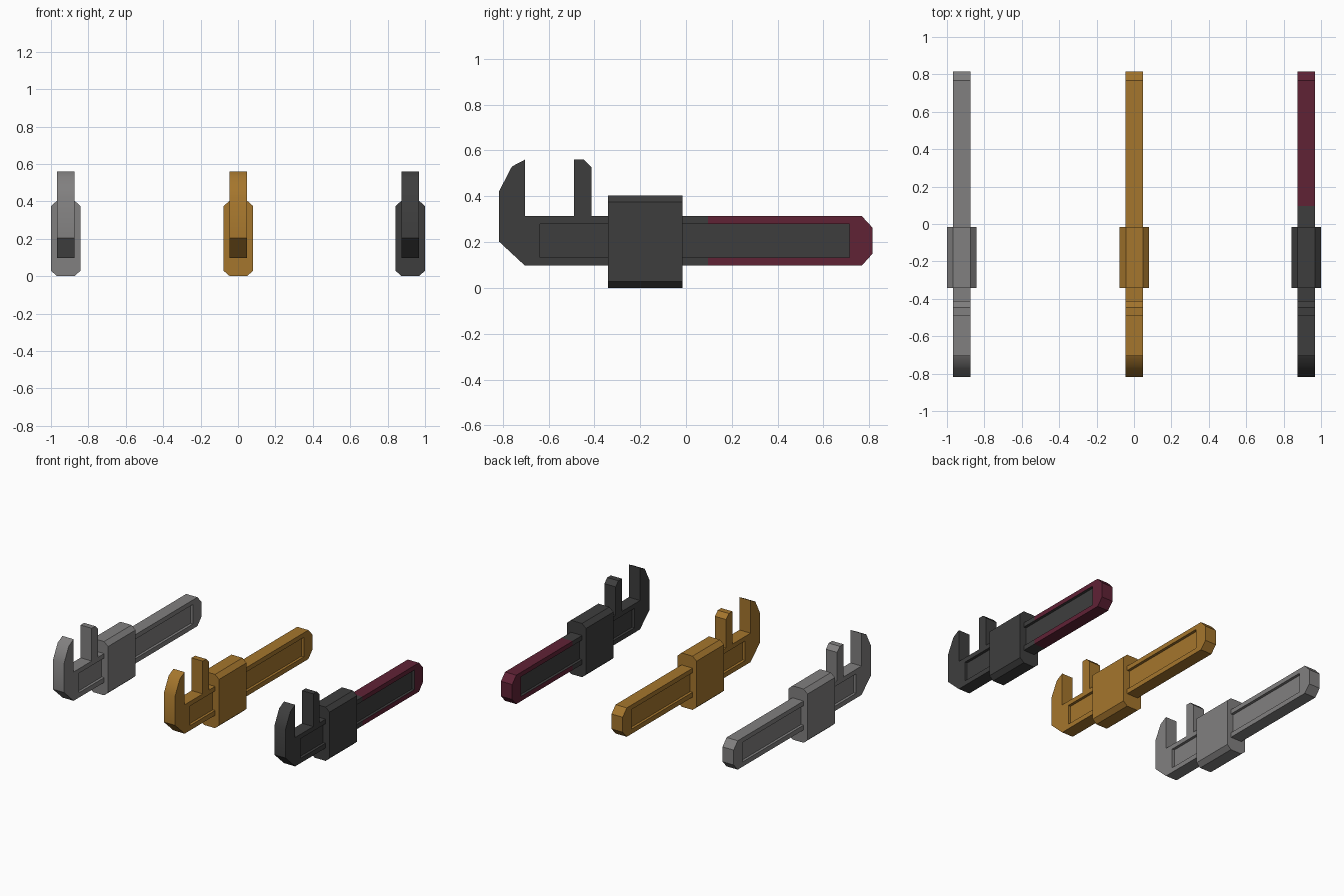
import bpy, bmesh, math

if "Cube" in bpy.data.objects:
    bpy.data.objects.remove(bpy.data.objects["Cube"])


def material(name, rgb):
    m = bpy.data.materials.new(name)
    m.diffuse_color = (*rgb, 1)
    m.use_nodes = True
    m.node_tree.nodes["Principled BSDF"].inputs["Base Color"].default_value = m.diffuse_color
    return m


GREY = material("steel grey", (0.22, 0.215, 0.215))
BRASS = material("brass", (0.376, 0.181, 0.026))
DARK = material("dark iron", (0.048, 0.048, 0.048))
RED = material("burgundy grip", (0.117, 0.016, 0.036))

HALF = 0.0465                                  # half thickness of the bar
DEPTH = 0.02                                   # depth of the side recesses
RECESS = (-0.638, 0.713, 0.133, 0.28)          # y0, y1, z0, z1
GRIP_Y = 0.097                                 # where the coloured grip begins

# Side outline (y, z): hooked fixed jaw, sliding jaw, bar with chamfered end
OUTLINE = [(-0.703, 0.097), (0.767, 0.097), (0.815, 0.15), (0.815, 0.262),
           (0.767, 0.314), (-0.413, 0.314), (-0.413, 0.527), (-0.446, 0.56),
           (-0.488, 0.56), (-0.488, 0.314), (-0.703, 0.314), (-0.703, 0.56),
           (-0.76, 0.53), (-0.817, 0.42), (-0.817, 0.203)]


def prism(name, pts, offset):
    """Extrude the closed loop of 3D points by offset."""
    bm = bmesh.new()
    face = bm.faces.new([bm.verts.new(p) for p in pts])
    ext = bmesh.ops.extrude_face_region(bm, geom=[face])["geom"]
    bmesh.ops.translate(bm, vec=offset,
                        verts=[g for g in ext if isinstance(g, bmesh.types.BMVert)])
    bmesh.ops.recalc_face_normals(bm, faces=bm.faces)
    me = bpy.data.meshes.new(name)
    bm.to_mesh(me)
    bm.free()
    ob = bpy.data.objects.new(name, me)
    bpy.context.collection.objects.link(ob)
    return ob


def smooth(ob, degrees):
    bpy.ops.object.select_all(action='DESELECT')
    ob.select_set(True)
    bpy.context.view_layer.objects.active = ob
    bpy.ops.object.shade_smooth_by_angle(angle=math.radians(degrees))


def body_mesh():
    """Wrench body with a long recess cut in each side."""
    body = prism("wrench_body", [(-HALF, y, z) for y, z in OUTLINE], (2 * HALF, 0, 0))
    y0, y1, z0, z1 = RECESS
    cutters = []
    for s in (-1, 1):
        x = s * (HALF - DEPTH)
        c = prism("recess_cutter", [(x, y0, z0), (x, y1, z0), (x, y1, z1), (x, y0, z1)],
                  (s * 0.1, 0, 0))
        c.hide_render = True
        mod = body.modifiers.new("recess", 'BOOLEAN')
        mod.operation, mod.solver, mod.object = 'DIFFERENCE', 'EXACT', c
        cutters.append(c)
    dg = bpy.context.evaluated_depsgraph_get()
    me = bpy.data.meshes.new_from_object(body.evaluated_get(dg))
    for o in cutters + [body]:
        bpy.data.objects.remove(o)
    return me


def paint_grip(me):
    """Split the bar and colour its rim, leaving the recesses dark."""
    bm = bmesh.new()
    bm.from_mesh(me)
    bmesh.ops.triangulate(bm, faces=[f for f in bm.faces if len(f.verts) > 4])
    bmesh.ops.bisect_plane(bm, geom=bm.verts[:] + bm.edges[:] + bm.faces[:],
                           plane_co=(0, GRIP_Y, 0), plane_no=(0, 1, 0))
    y0, y1, z0, z1 = RECESS
    e = 0.001
    for f in bm.faces:
        c = f.calc_center_median()
        in_recess = (abs(c.x) < HALF - e and y0 - e < c.y < y1 + e
                     and z0 - e < c.z < z1 + e)
        f.material_index = int(c.y > GRIP_Y and not in_recess)
    bm.to_mesh(me)
    bm.free()


base = body_mesh()

# Sleeve cross-section (x, z): tall block with chamfered corners
W, C, TOP, H = 0.079, 0.033, 0.404, 0.029
SLEEVE = [(-W, H), (-W + C, 0), (W - C, 0), (W, H),
          (W, TOP - H), (W - C, TOP), (-W + C, TOP), (-W, TOP - H)]

for label, x, mats in (("grey", -0.921, [GREY]), ("brass", 0.002, [BRASS]),
                       ("dark", 0.921, [DARK, RED])):
    # Bar with jaws
    me = base.copy()
    me.materials.clear()
    for m in mats:
        me.materials.append(m)
    if len(mats) > 1:
        paint_grip(me)
    bar = bpy.data.objects.new(label + "_wrench_body", me)
    bpy.context.collection.objects.link(bar)
    bar.location.x = x
    smooth(bar, 38)

    # Adjusting sleeve
    sleeve = prism(label + "_wrench_sleeve", [(px, -0.341, pz) for px, pz in SLEEVE],
                   (0, 0.326, 0))
    sleeve.data.materials.append(mats[0])
    sleeve.location.x = x
    smooth(sleeve, 38)
